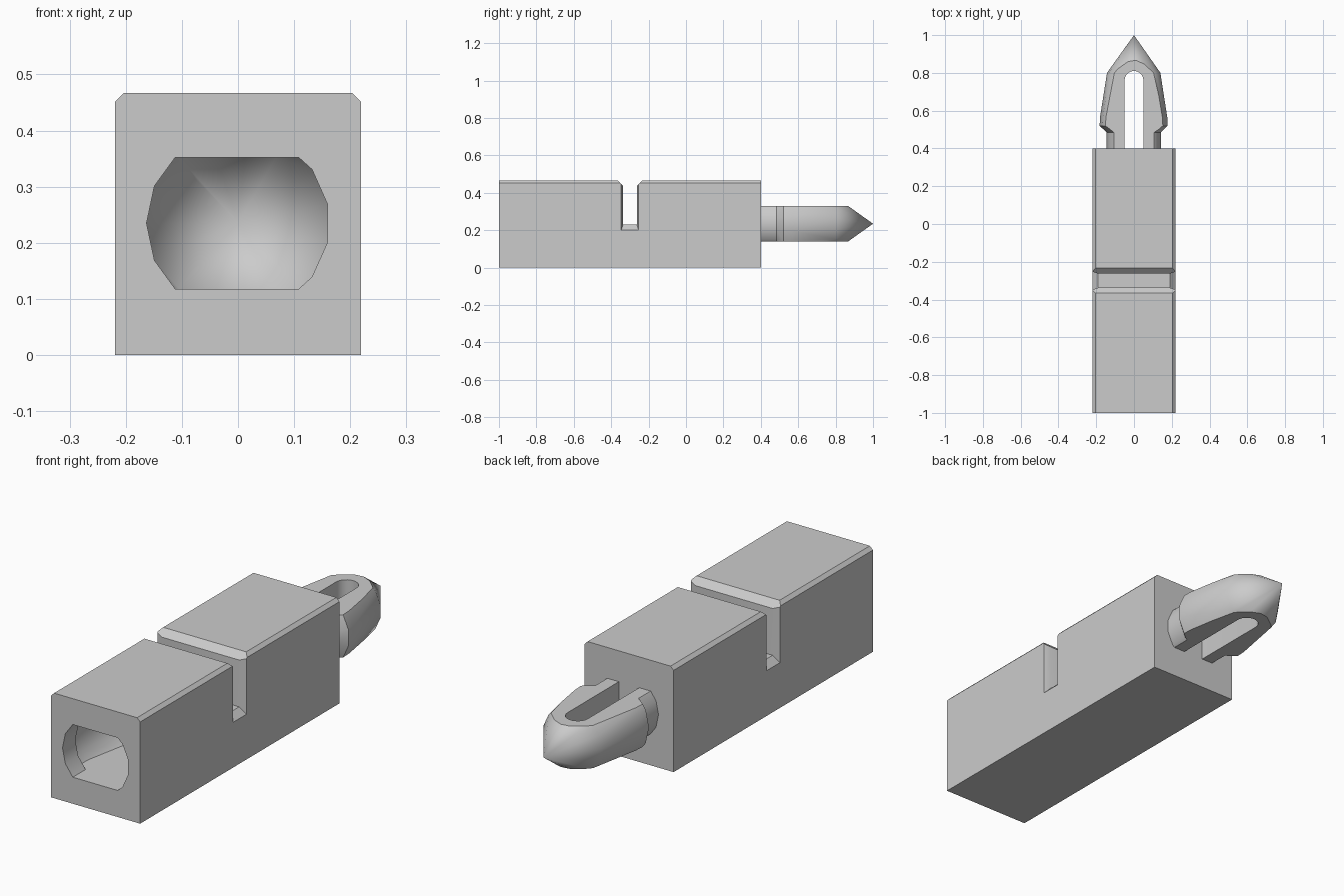
import bpy, bmesh, math

cube = bpy.data.objects.get("Cube")
if cube:
    bpy.data.objects.remove(cube, do_unlink=True)

grey = bpy.data.materials.new("plain grey")
grey.use_nodes = True
COLOUR = (0.6, 0.6, 0.6, 1)
grey.diffuse_color = COLOUR
grey.node_tree.nodes["Principled BSDF"].inputs["Base Color"].default_value = COLOUR

AXIS_Z = 0.235


def loft(name, rings, clip=None):
    """Skin a closed solid through matching rings, optionally flattened above and below the axis."""
    bm = bmesh.new()
    loops = [[bm.verts.new(p) for p in ring] for ring in rings]
    n = len(loops[0])
    for a, b in zip(loops, loops[1:]):
        for i in range(n):
            j = (i + 1) % n
            bm.faces.new((a[i], a[j], b[j], b[i]))
    bm.faces.new(loops[0])
    bm.faces.new(loops[-1])
    bmesh.ops.remove_doubles(bm, verts=bm.verts[:], dist=1e-5)
    if clip:
        for s in (-1, 1):
            bmesh.ops.bisect_plane(bm, geom=bm.verts[:] + bm.edges[:] + bm.faces[:],
                                   plane_co=(0, 0, AXIS_Z + s * clip), plane_no=(0, 0, s),
                                   clear_outer=True)
            rim = [e for e in bm.edges if e.is_boundary]
            bmesh.ops.holes_fill(bm, edges=rim, sides=0)
    bmesh.ops.recalc_face_normals(bm, faces=bm.faces[:])
    mesh = bpy.data.meshes.new(name)
    bm.to_mesh(mesh)
    bm.free()
    mesh.materials.append(grey)
    ob = bpy.data.objects.new(name, mesh)
    bpy.context.collection.objects.link(ob)
    return ob


def turned(name, profile, clip, sides=15):
    """Turn a (y, radius) profile around the long axis."""
    rings = []
    for y, r in profile:
        angles = [math.pi + math.tau * i / sides for i in range(sides)]
        rings.append([(r * math.cos(a), y, AXIS_Z + r * math.sin(a)) for a in angles])
    return loft(name, rings, clip)


def cut(target, cutter):
    cutter.hide_render = True
    mod = target.modifiers.new("cut", "BOOLEAN")
    mod.operation = "DIFFERENCE"
    mod.solver = "EXACT"
    mod.object = cutter
    bpy.context.view_layer.objects.active = target
    bpy.ops.object.modifier_apply(modifier=mod.name)
    bpy.data.objects.remove(cutter, do_unlink=True)


def smooth(ob):
    bpy.ops.object.select_all(action="DESELECT")
    ob.select_set(True)
    bpy.context.view_layer.objects.active = ob
    bpy.ops.object.shade_smooth_by_angle(angle=math.radians(30))


# Block with bevelled long top edges
W, H, C = 0.219, 0.467, 0.015
outline = [(-W, 0), (W, 0), (W, H - C), (W - C, H), (C - W, H), (-W, H - C)]
body = loft("body_block", [[(x, y, z) for x, z in outline] for y in (-1, 0.4)])

# Socket in the front end, shaped to take the plug
socket = turned("socket_cutter", [(-1.1, 0.163), (-0.91, 0.163), (-0.88, 0.2), (-0.83, 0.2),
                                  (-0.6, 0.163), (-0.37, 0)], 0.117)
cut(body, socket)

# Cross slot, flared at its top and both ends
rings = []
for x, w, floor in ((-0.25, 0.057, 0.17), (-0.19, 0.037, 0.23),
                    (0.19, 0.037, 0.23), (0.25, 0.057, 0.17)):
    half = [(w, floor), (w, H - 0.066 + w), (0.126, H + 0.06)]
    section = half + [(-y, z) for y, z in reversed(half)]
    rings.append([(x, y - 0.3, z) for y, z in section])
cut(body, loft("slot_cutter", rings))
smooth(body)

# Barbed plug on the back end, flat above and below
plug = turned("barbed_plug", [(0.39, 0.145), (0.485, 0.145), (0.52, 0.182), (0.565, 0.18),
                              (0.8, 0.143), (1, 0)], 0.095)

# Round-ended slit that splits the plug into two prongs
R = 0.05
arc = [(R * math.cos(math.pi * i / 12), 0.76 + R * math.sin(math.pi * i / 12)) for i in range(13)]
slit = arc + [(-R, 0.3), (R, 0.3)]
cut(plug, loft("slit_cutter", [[(x, y, z) for x, y in slit] for z in (0, 0.5)]))
smooth(plug)
